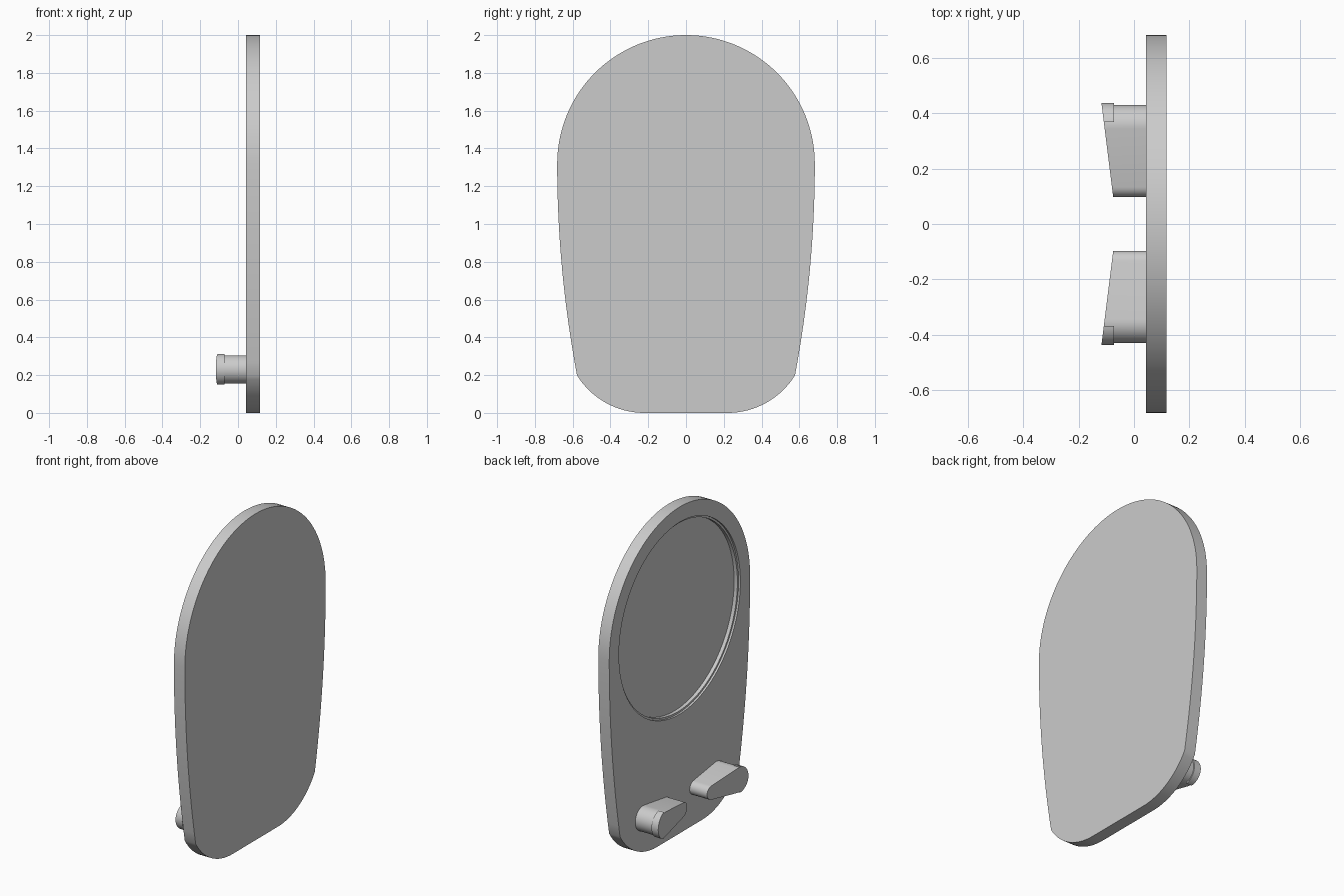
import bpy, bmesh
from math import cos, sin, pi, asin, acos, radians

cube = bpy.data.objects.get("Cube")
if cube:
    bpy.data.objects.remove(cube, do_unlink=True)

# One plain grey for the whole model
GREY = (0.6, 0.6, 0.6, 1)
grey = bpy.data.materials.new("plain grey")
grey.use_nodes = True
grey.diffuse_color = GREY
grey.node_tree.nodes["Principled BSDF"].inputs["Base Color"].default_value = GREY

INNER, OUTER = 0.043, 0.117      # the two faces of the plate, along x
TOP_R, TOP_Z = 0.682, 1.318      # round top of the plate


def arc(cy, cz, r, a0, a1, n):
    """Points (y, z) on an arc."""
    angles = [a0 + (a1 - a0) * i / n for i in range(n + 1)]
    return [(cy + r * cos(a), cz + r * sin(a)) for a in angles]


def prism(name, outline, near, far):
    """Extrude a (y, z) outline along x; near(y) gives the -x end."""
    bm = bmesh.new()
    a = [bm.verts.new((near(y), y, z)) for y, z in outline]
    b = [bm.verts.new((far, y, z)) for y, z in outline]
    bm.faces.new(a)
    bm.faces.new(b)
    for i in range(len(a)):
        j = (i + 1) % len(a)
        bm.faces.new((a[i], a[j], b[j], b[i]))
    bmesh.ops.recalc_face_normals(bm, faces=bm.faces)
    mesh = bpy.data.meshes.new(name)
    bm.to_mesh(mesh)
    bm.free()
    mesh.materials.append(grey)
    obj = bpy.data.objects.new(name, mesh)
    bpy.context.collection.objects.link(obj)
    return obj


def select(obj):
    bpy.ops.object.select_all(action='DESELECT')
    obj.select_set(True)
    bpy.context.view_layer.objects.active = obj


def smooth(obj):
    select(obj)
    bpy.ops.object.shade_smooth_by_angle(angle=radians(25))


# Plate: rounded foot, gently bowed side, half-circle top
FOOT_R, FOOT_Y, CORNER_Y = 0.42, 0.22, 0.577
corner = asin((CORNER_Y - FOOT_Y) / FOOT_R)
half = arc(FOOT_Y, FOOT_R, FOOT_R, -pi / 2, -pi / 2 + corner, 16)
corner_z = half[-1][1]
for i in range(1, 16):
    t = 1 - i / 16
    half.append((TOP_R - (TOP_R - CORNER_Y) * t * t, TOP_Z - (TOP_Z - corner_z) * t))
half += arc(0, TOP_Z, TOP_R, 0, pi / 2, 32)
outline = half + [(-y, z) for y, z in reversed(half[:-1])]
plate = prism("plate", outline, lambda y: INNER, OUTER)

# Stepped round recess in the inner face
for radius, depth in ((0.588, 0.012), (0.576, 0.034)):
    ring = arc(0, TOP_Z, radius, 0, 2 * pi, 96)[:-1]
    cutter = prism("recess_cutter", ring, lambda y: INNER - 0.1, INNER + depth)
    cutter.hide_render = True
    select(plate)
    cut = plate.modifiers.new("recess", 'BOOLEAN')
    cut.operation = 'DIFFERENCE'
    cut.solver = 'EXACT'
    cut.object = cutter
    bpy.ops.object.modifier_apply(modifier=cut.name)
    bpy.data.objects.remove(cutter, do_unlink=True)
smooth(plate)

# Pegs: tapered rounded bodies with a slanted end and a lip on the outer end
PEG_Z, BIG_Y, BIG_R, SMALL_Y, SMALL_R = 0.23, 0.355, 0.075, 0.14, 0.043
tangent = acos((BIG_R - SMALL_R) / (BIG_Y - SMALL_Y))


def slant(y):
    return -0.075 - 0.125 * (abs(y) - 0.096)


body = arc(BIG_Y, PEG_Z, BIG_R, tangent - pi, pi - tangent, 24)
body += arc(SMALL_Y, PEG_Z, SMALL_R, pi - tangent, pi + tangent, 16)
lip = arc(BIG_Y, PEG_Z, 0.082, -1.4, 1.4, 24)

for side, sign in (("left", 1), ("right", -1)):
    pts = [(sign * y, z) for y, z in body]
    smooth(prism("peg_" + side, pts, slant, INNER + 0.002))
    pts = [(sign * y, z) for y, z in lip]
    smooth(prism("peg_lip_" + side, pts, slant, -0.072))
